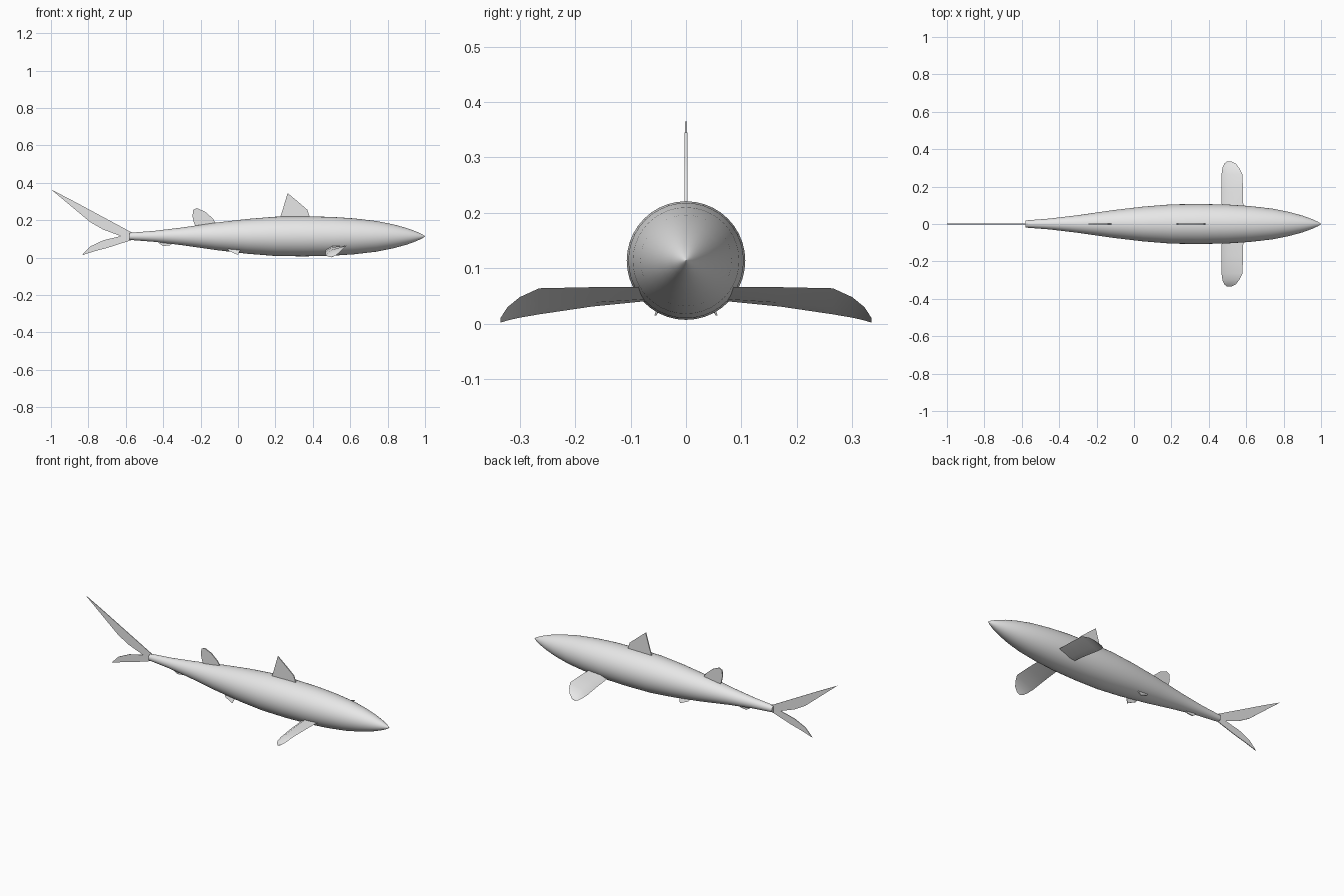
import bpy, bmesh
from math import cos, sin, tau, radians

cube = bpy.data.objects.get("Cube")
if cube:
    bpy.data.objects.remove(cube)

grey = bpy.data.materials.new("plain grey")
grey.use_nodes = True
grey.diffuse_color = (0.8, 0.8, 0.8, 1)
grey.node_tree.nodes["Principled BSDF"].inputs["Base Color"].default_value = (0.8, 0.8, 0.8, 1)


def finish(name, bm, angle=40):
    bmesh.ops.recalc_face_normals(bm, faces=bm.faces)
    mesh = bpy.data.meshes.new(name)
    bm.to_mesh(mesh)
    bm.free()
    mesh.materials.append(grey)
    obj = bpy.data.objects.new(name, mesh)
    bpy.context.collection.objects.link(obj)
    bpy.ops.object.select_all(action="DESELECT")
    obj.select_set(True)
    bpy.context.view_layer.objects.active = obj
    bpy.ops.object.shade_smooth_by_angle(angle=radians(angle))
    return obj


def loft(name, sections, angle=40):
    """Skin closed cross-sections and cap both ends."""
    bm = bmesh.new()
    rings = [[bm.verts.new(p) for p in s] for s in sections]
    n = len(rings[0])
    for a, b in zip(rings, rings[1:]):
        for i in range(n):
            j = (i + 1) % n
            bm.faces.new((a[i], a[j], b[j], b[i]))
    bm.faces.new(rings[0])
    bm.faces.new(rings[-1])
    return finish(name, bm, angle)


def flat_fin(name, outline, thick=0.006):
    """Thin upright fin from an x-z outline."""
    return loft(name, [[(x, y, z) for x, z in outline] for y in (-thick / 2, thick / 2)])


# Body: spindle turned about the long axis
AXIS_Z, SIDES = 0.114, 40
profile = [(1, 0.0005), (0.985, 0.011), (0.95, 0.027), (0.9, 0.045), (0.83, 0.064),
           (0.74, 0.082), (0.62, 0.096), (0.5, 0.104), (0.35, 0.107), (0.2, 0.105),
           (0.05, 0.093), (-0.12, 0.073), (-0.3, 0.047), (-0.45, 0.029), (-0.58, 0.019)]
loft("body", [[(x, r * cos(tau * i / SIDES), AXIS_Z + r * sin(tau * i / SIDES))
               for i in range(SIDES)] for x, r in profile])

# Fins along the midline
flat_fin("front_dorsal_fin", [(0.22, 0.2), (0.24, 0.26), (0.265, 0.345), (0.32, 0.3),
                              (0.37, 0.257), (0.39, 0.2)])
flat_fin("rear_dorsal_fin", [(-0.22, 0.15), (-0.235, 0.185), (-0.243, 0.22), (-0.24, 0.255),
                             (-0.22, 0.265), (-0.175, 0.245), (-0.135, 0.21), (-0.11, 0.17)])
flat_fin("anal_fin", [(-0.41, 0.1), (-0.42, 0.075), (-0.4, 0.062), (-0.365, 0.066),
                      (-0.33, 0.09), (-0.32, 0.1)])
flat_fin("upper_tail_fin", [(-0.55, 0.125), (-0.89, 0.308), (-1, 0.365), (-0.79, 0.19),
                            (-0.72, 0.15), (-0.62, 0.113), (-0.56, 0.11)], 0.004)
flat_fin("lower_tail_fin", [(-0.55, 0.1), (-0.7, 0.052), (-0.765, 0.035), (-0.835, 0.013),
                            (-0.79, 0.06), (-0.72, 0.093), (-0.62, 0.117), (-0.56, 0.12)], 0.004)

# Pectoral fin stations: y, leading x and z, trailing x and z, thickness
stations = [(0.06, 0.585, 0.066, 0.47, 0.042, 0.016), (0.17, 0.583, 0.066, 0.468, 0.031, 0.014),
            (0.265, 0.58, 0.064, 0.468, 0.017, 0.011), (0.3, 0.562, 0.048, 0.473, 0.011, 0.008),
            (0.322, 0.545, 0.03, 0.482, 0.006, 0.005), (0.335, 0.52, 0.01, 0.498, 0.002, 0.002)]


def pectoral_section(side, y, xl, zl, xt, zt, t):
    y *= side
    xm, zm = xt + 0.3 * (xl - xt), zt + 0.3 * (zl - zt)
    return [(xl, y, zl), (xm, y, zm + t), (xt, y, zt), (xm, y, zm - t * 0.25)]


# Paired fins
for label, side in (("left", 1), ("right", -1)):
    loft(label + "_side_pectoral_fin", [pectoral_section(side, *s) for s in stations], 35)
    loft(label + "_side_pelvic_fin",
         [[(x, side * (y + d), z) for x, y, z in
           ((-0.06, 0.038, 0.055), (-0.05, 0.046, 0.036), (0, 0.055, 0.015),
            (0.01, 0.048, 0.036), (0.01, 0.038, 0.06))] for d in (-0.002, 0.002)])
